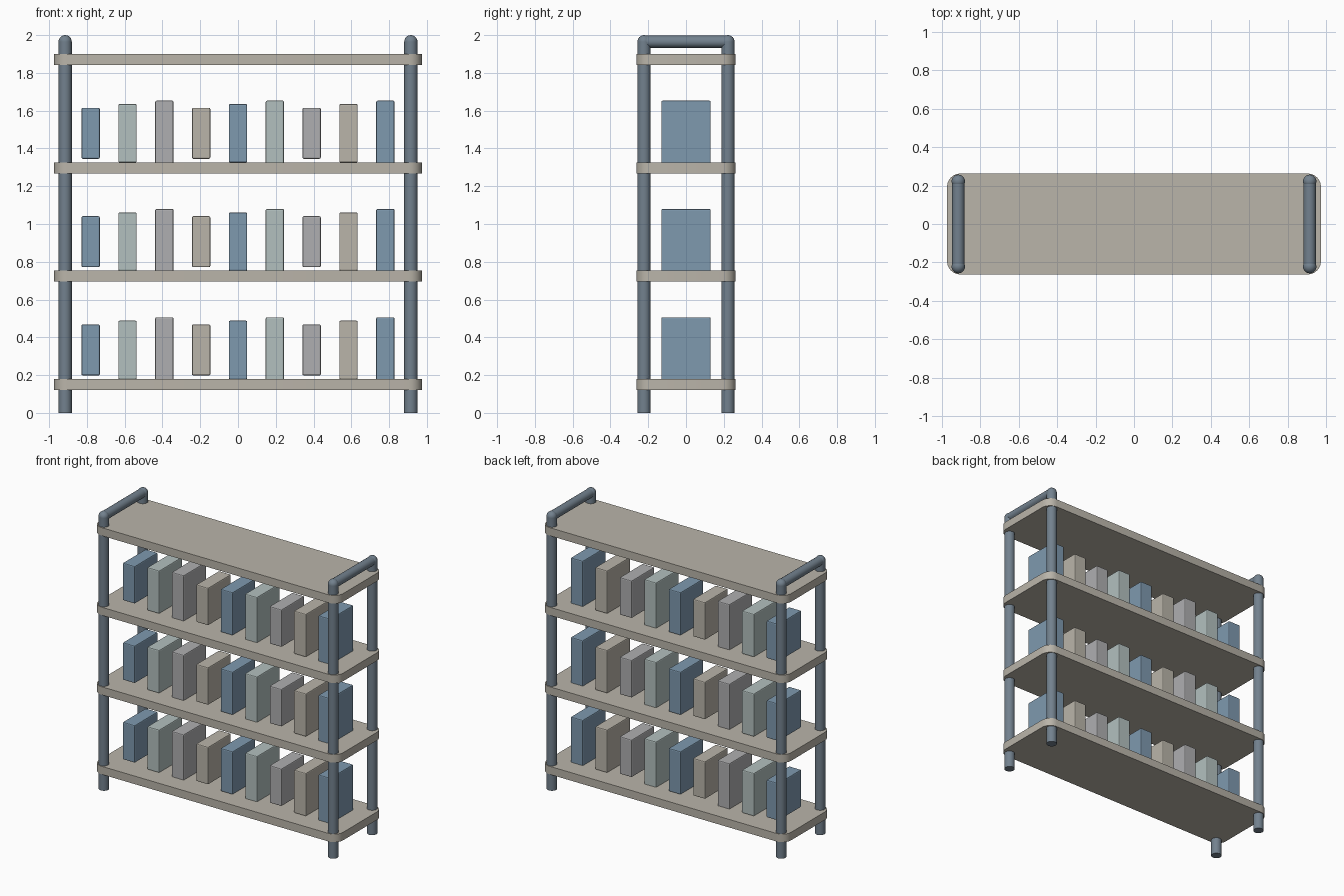
import bpy, bmesh
from mathutils import Matrix

if "Cube" in bpy.data.objects:
    bpy.data.objects.remove(bpy.data.objects["Cube"])


def material(name, rgb):
    m = bpy.data.materials.new(name)
    m.diffuse_color = (*rgb, 1)
    m.use_nodes = True
    m.node_tree.nodes["Principled BSDF"].inputs["Base Color"].default_value = m.diffuse_color
    return m


STEEL = material("steel", (0.17, 0.22, 0.27))
BOARD = material("board", (0.49, 0.46, 0.40))
BOXES = [material("blue", (0.21, 0.32, 0.43)), material("pale_green", (0.45, 0.53, 0.52)),
         material("grey", (0.43, 0.43, 0.44)), material("beige", (0.49, 0.46, 0.40))]


def finish(bm, name, mat, smooth=True):
    bmesh.ops.recalc_face_normals(bm, faces=bm.faces[:])
    me = bpy.data.meshes.new(name)
    bm.to_mesh(me)
    bm.free()
    me.materials.append(mat)
    ob = bpy.data.objects.new(name, me)
    bpy.context.collection.objects.link(ob)
    if smooth:
        bpy.ops.object.select_all(action='DESELECT')
        ob.select_set(True)
        bpy.context.view_layer.objects.active = ob
        bpy.ops.object.shade_smooth_by_angle(angle=0.6)
    return ob


def box(name, center, size, mat, bevel, segments, vertical_only):
    bm = bmesh.new()
    bmesh.ops.create_cube(bm, size=1, matrix=Matrix.Translation(center) @ Matrix.Diagonal((*size, 1)))
    edges = [e for e in bm.edges if not vertical_only
             or abs(e.verts[0].co.z - e.verts[1].co.z) > 1e-4]
    bmesh.ops.bevel(bm, geom=edges, offset=bevel, segments=segments, profile=0.5, affect='EDGES')
    return finish(bm, name, mat, vertical_only)


def rod(name, center, radius, length, mat, axis='Z'):
    bm = bmesh.new()
    m = Matrix.Translation(center)
    if axis == 'Y':
        m = m @ Matrix.Rotation(1.5707963, 4, 'X')
    bmesh.ops.create_cone(bm, cap_ends=True, segments=24, radius1=radius, radius2=radius,
                          depth=length, matrix=m)
    return finish(bm, name, mat)


def ball(name, center, radius, mat):
    bm = bmesh.new()
    bmesh.ops.create_uvsphere(bm, u_segments=24, v_segments=12, radius=radius,
                              matrix=Matrix.Translation(center))
    return finish(bm, name, mat)


PX, PY, R, TOP = 0.915, 0.222, 0.035, 1.965

# Posts with rounded tops, joined by a handle bar at each end
for sx, side in ((-1, "left"), (1, "right")):
    for sy, face in ((-1, "front"), (1, "back")):
        rod(f"{side}_{face}_post", (sx * PX, sy * PY, TOP / 2), R, TOP, STEEL)
        ball(f"{side}_{face}_post_cap", (sx * PX, sy * PY, TOP), R, STEEL)
    rod(f"{side}_handle_bar", (sx * PX, 0, TOP), 0.032, 2 * PY, STEEL, 'Y')

# Shelves with rounded corners, and a row of boxes on the lower three
for level in range(4):
    z = 0.15 + level * 0.5735
    box(f"shelf_{level + 1}", (0, 0, z), (1.948, 0.526, 0.058), BOARD, 0.07, 6, True)
    if level == 3:
        break
    for i in range(9):
        box(f"box_{level + 1}_{i + 1}", ((i - 4) * 0.195, 0, z + 0.183),
            (0.097, 0.262, (0.27, 0.31, 0.346)[i % 3]), BOXES[i % 4], 0.007, 2, False)
